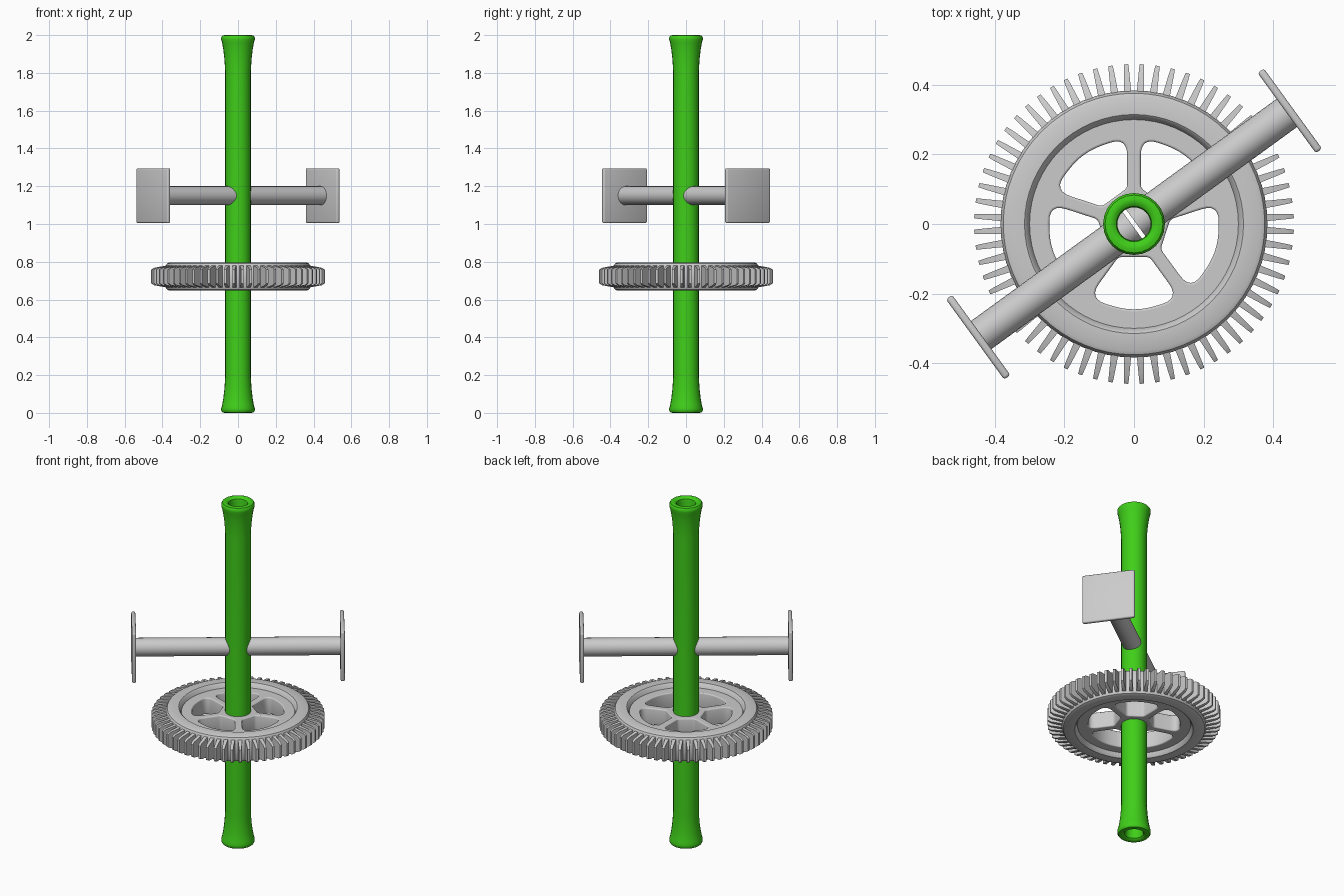
import bpy, bmesh, math
from mathutils import Vector, Matrix

if "Cube" in bpy.data.objects:
    bpy.data.objects.remove(bpy.data.objects["Cube"])

GEAR_Z = 0.722
ARM_Z = 1.15
ARM_ANGLE = math.radians(36)
TEETH = 64


def finish(name, bm, angle=35):
    bmesh.ops.recalc_face_normals(bm, faces=bm.faces)
    me = bpy.data.meshes.new(name)
    bm.to_mesh(me)
    bm.free()
    ob = bpy.data.objects.new(name, me)
    bpy.context.collection.objects.link(ob)
    smooth(ob, angle)
    return ob


def smooth(ob, angle=35):
    bpy.ops.object.select_all(action='DESELECT')
    ob.select_set(True)
    bpy.context.view_layer.objects.active = ob
    bpy.ops.object.shade_smooth_by_angle(angle=math.radians(angle))


def lathe(name, profile, seg, z=0.0):
    """Revolve a closed (radius, z) profile into a ring."""
    bm = bmesh.new()
    rings = []
    for i in range(seg):
        a = 2 * math.pi * i / seg
        rings.append([bm.verts.new((r * math.cos(a), r * math.sin(a), h + z)) for r, h in profile])
    n = len(profile)
    for i in range(seg):
        p, q = rings[i], rings[(i + 1) % seg]
        for j in range(n):
            k = (j + 1) % n
            bm.faces.new((p[j], q[j], q[k], p[k]))
    return finish(name, bm)


def mirrored(half, centre):
    return half + [(r, 2 * centre - h) for r, h in reversed(half)]


# Green hollow shaft with flared, rounded ends
shaft_half = [(0.048, 0.025), (0.051, 0.010), (0.060, 0.002), (0.072, 0.0), (0.083, 0.003),
              (0.089, 0.012), (0.089, 0.024), (0.084, 0.042), (0.078, 0.075),
              (0.072, 0.125), (0.068, 0.19)]
shaft = lathe("shaft", mirrored(shaft_half, 1.0), 24)
green = bpy.data.materials.new("green")
green.diffuse_color = (0.05, 0.62, 0.01, 1)
green.use_nodes = True
green.node_tree.nodes["Principled BSDF"].inputs["Base Color"].default_value = green.diffuse_color
shaft.data.materials.append(green)

# Gear rim
rim_half = [(0.296, -0.042), (0.303, -0.052), (0.308, -0.068), (0.315, -0.074),
            (0.365, -0.074), (0.376, -0.069), (0.384, -0.055)]
lathe("gear_rim", mirrored(rim_half, 0.0), 64, GEAR_Z)

# Gear teeth: tapered blocks
bm = bmesh.new()
for i in range(TEETH):
    rot = Matrix.Rotation(2 * math.pi * (i + 0.5) / TEETH, 4, 'Z')
    rows = []
    for r, w, h in ((0.37, 0.011, 0.060), (0.445, 0.0075, 0.046), (0.460, 0.006, 0.036)):
        rows.append([bm.verts.new(rot @ Vector((r, sy * w, GEAR_Z + sz * h)))
                     for sy, sz in ((-1, -1), (1, -1), (1, 1), (-1, 1))])
    for a, b in zip(rows, rows[1:]):
        for j in range(4):
            k = (j + 1) % 4
            bm.faces.new((a[j], a[k], b[k], b[j]))
    bm.faces.new(rows[0])
    bm.faces.new(rows[-1])
finish("gear_teeth", bm, 25)


# Gear web with five rounded windows, leaving spokes and a pentagonal hub
def fillet(corners, steps=6):
    pts = []
    n = len(corners)
    for i, (x, y, d) in enumerate(corners):
        p = Vector((x, y))
        a = p + (Vector(corners[i - 1][:2]) - p).normalized() * d
        b = p + (Vector(corners[(i + 1) % n][:2]) - p).normalized() * d
        for s in range(steps + 1):
            t = s / steps
            pts.append(a * (1 - t) ** 2 + p * (2 * t * (1 - t)) + b * t * t)
    return pts


def circle(r, n):
    return [Vector((r * math.cos(2 * math.pi * i / n), r * math.sin(2 * math.pi * i / n))) for i in range(n)]


window = fillet([(0.095, -0.045, 0.012), (0.215, -0.132, 0.055), (0.254, 0, 0.06),
                 (0.215, 0.132, 0.055), (0.095, 0.045, 0.012)])
loops = [circle(0.31, 64), circle(0.058, 24)]
for i in range(5):
    rot = Matrix.Rotation(math.radians(54 + 72 * i), 2)
    loops.append([rot @ p for p in window])

cu = bpy.data.curves.new("gear_web", 'CURVE')
cu.dimensions = '2D'
cu.fill_mode = 'BOTH'
cu.extrude = 0.042
cu.bevel_depth = 0.006
cu.bevel_resolution = 2
cu.offset = -0.006
for pts in loops:
    sp = cu.splines.new('POLY')
    sp.points.add(len(pts) - 1)
    for q, p in zip(sp.points, pts):
        q.co = (p.x, p.y, 0, 1)
    sp.use_cyclic_u = True
web = bpy.data.objects.new("gear_web", cu)
web.location.z = GEAR_Z
bpy.context.collection.objects.link(web)
bpy.ops.object.select_all(action='DESELECT')
web.select_set(True)
bpy.context.view_layer.objects.active = web
bpy.ops.object.convert(target='MESH')
smooth(bpy.context.view_layer.objects.active)

# Two opposite arms, each ending in a flat square paddle
for side, turn in (("right", 0), ("left", math.pi)):
    place = Matrix.Translation((0, 0, ARM_Z)) @ Matrix.Rotation(ARM_ANGLE + turn, 4, 'Z')
    inner, outer = 0.006, 0.55
    bm = bmesh.new()
    bmesh.ops.create_cone(bm, cap_ends=True, segments=24, radius1=0.05, radius2=0.05, depth=outer - inner,
                          matrix=place @ Matrix.Translation(((inner + outer) / 2, 0, 0))
                          @ Matrix.Rotation(math.pi / 2, 4, 'Y'))
    finish(side + "_arm", bm)

    bm = bmesh.new()
    bmesh.ops.create_cube(bm, size=1, matrix=place @ Matrix.Translation((0.554, 0, 0))
                          @ Matrix.Diagonal((0.022, 0.285, 0.29, 1)))
    bmesh.ops.bevel(bm, geom=bm.edges[:], offset=0.008, segments=3, profile=0.5, affect='EDGES')
    finish(side + "_paddle", bm)
